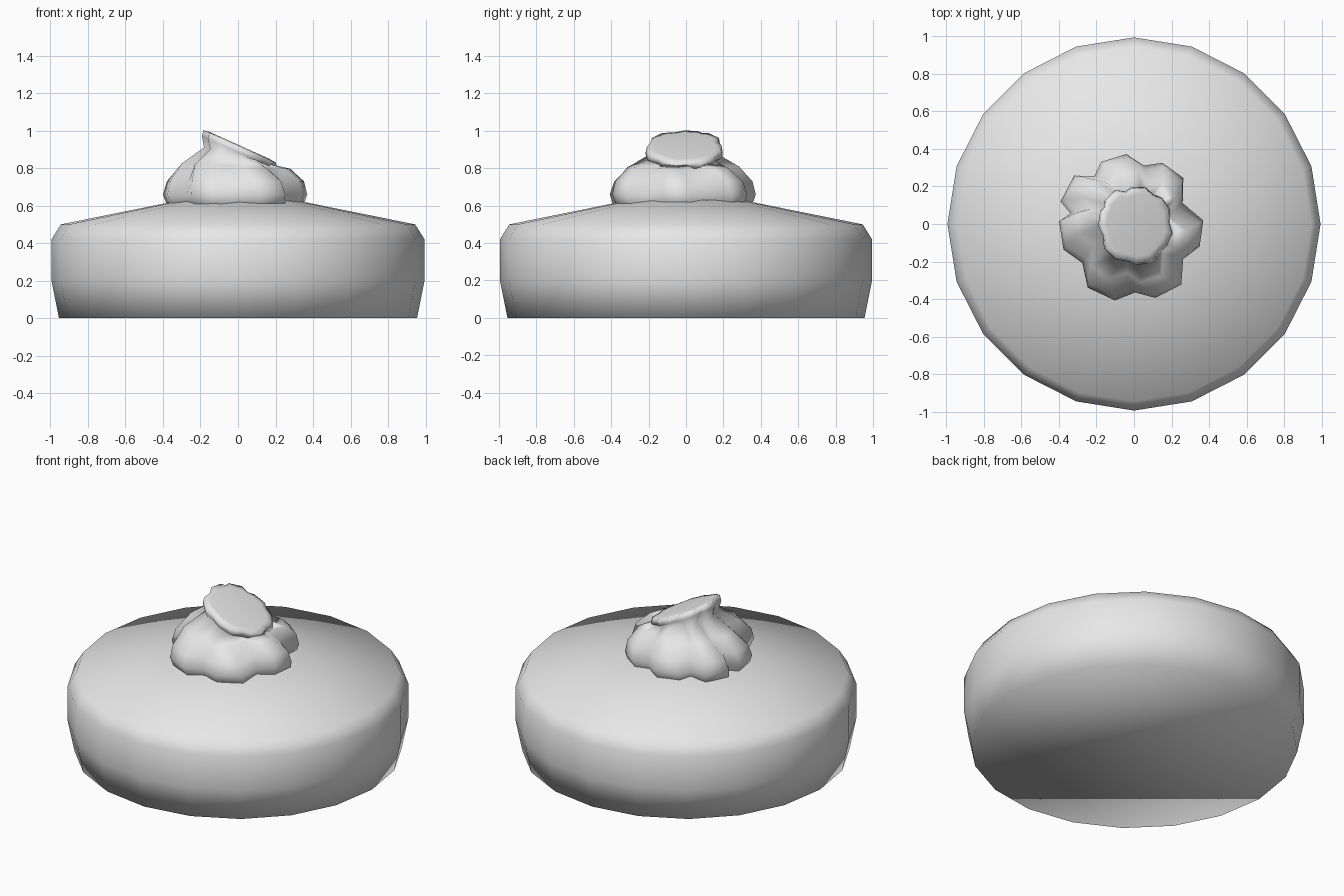
import bpy, bmesh
from math import cos, sin, radians, tau

cube = bpy.data.objects.get("Cube")
if cube:
    bpy.data.objects.remove(cube, do_unlink=True)

grey = bpy.data.materials.new("plain_grey")
grey.use_nodes = True
grey.diffuse_color = (0.8, 0.8, 0.8, 1)
grey.node_tree.nodes["Principled BSDF"].inputs["Base Color"].default_value = (0.8, 0.8, 0.8, 1)


def loft(name, rings):
    """Skin a stack of closed rings, capping both ends."""
    bm = bmesh.new()
    loops = [[bm.verts.new(p) for p in ring] for ring in rings]
    n = len(loops[0])
    for low, high in zip(loops, loops[1:]):
        for i in range(n):
            j = (i + 1) % n
            bm.faces.new((low[i], low[j], high[j], high[i]))
    bm.faces.new(loops[0][::-1])
    bm.faces.new(loops[-1])
    bmesh.ops.recalc_face_normals(bm, faces=bm.faces)
    for face in bm.faces:
        face.smooth = True
    mesh = bpy.data.meshes.new(name)
    bm.to_mesh(mesh)
    bm.free()
    mesh.materials.append(grey)
    obj = bpy.data.objects.new(name, mesh)
    bpy.context.collection.objects.link(obj)
    return obj


# Round body: twenty sides, flat base, gently coned top
SIDES = 20
profile = [(0.955, 0), (0.995, 0.2), (0.995, 0.42), (0.945, 0.5), (0.3, 0.63), (0.05, 0.65)]
loft("round_body", [[(r * cos(tau * i / SIDES), r * sin(tau * i / SIDES), z)
                     for i in range(SIDES)] for r, z in profile])

# Gathered knot: lobes as (angle, radius, radius of the fold after it)
lobes = [(-10, 0.37, 0.29), (52, 0.36, 0.32), (105, 0.375, 0.335), (150, 0.41, 0.35),
         (187, 0.40, 0.35), (243, 0.42, 0.37), (295, 0.41, 0.33)]


def knot_ring(scale, z, twist, depth, shift, tilt):
    points = []
    for k, (angle, r, fold) in enumerate(lobes):
        after = lobes[(k + 1) % len(lobes)][0]
        middle = angle + ((after - angle) % 360) / 2
        valley = r + (fold - r) * depth
        for a, rad in ((angle - 11, r), (angle + 11, r), (middle, valley)):
            t = radians(a + twist)
            x = scale * rad * cos(t) + shift
            points.append((x, scale * rad * sin(t), z - tilt * x))
    return points


# Columns: scale, height, twist, fold depth, x shift, tilt
knot_rows = [
    (0.93, 0.58, 4, 1.0, 0, 0),
    (1.00, 0.66, 2, 1.1, 0, 0),
    (0.95, 0.73, 0, 1.3, 0, 0),
    (0.76, 0.81, -8, 1.5, 0, 0.05),
    (0.48, 0.865, -14, 1.0, 0.01, 0.25),
    (0.53, 0.885, -16, 0.6, 0.02, 0.45),
    (0.51, 0.92, -16, 0.6, 0.02, 0.45),
    (0.42, 0.925, -16, 0.4, 0.02, 0.45),
]
loft("gathered_knot", [knot_ring(*row) for row in knot_rows])
